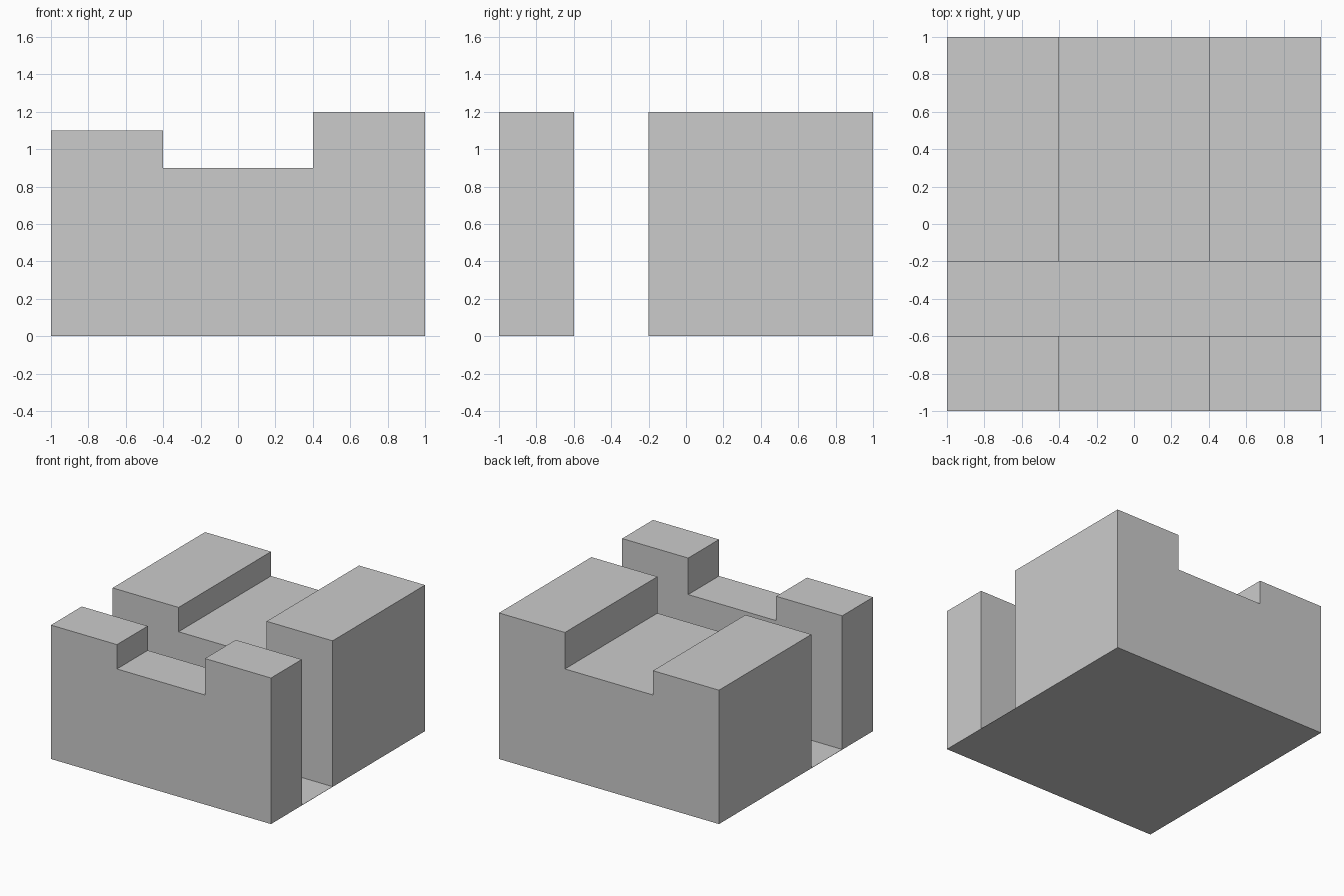
import bpy, bmesh

if "Cube" in bpy.data.objects:
    bpy.data.objects.remove(bpy.data.objects["Cube"])

FLOOR = 0.002  # the cross slot leaves only a paper-thin floor


def prism(name, profile, y0, y1):
    """Extrude an (x, z) profile from y0 to y1 into a closed solid."""
    bm = bmesh.new()
    face = bm.faces.new([bm.verts.new((x, y0, z)) for x, z in profile])
    ext = bmesh.ops.extrude_face_region(bm, geom=[face])
    verts = [g for g in ext["geom"] if isinstance(g, bmesh.types.BMVert)]
    bmesh.ops.translate(bm, verts=verts, vec=(0, y1 - y0, 0))
    bmesh.ops.recalc_face_normals(bm, faces=bm.faces)
    mesh = bpy.data.meshes.new(name)
    bm.to_mesh(mesh)
    bm.free()
    obj = bpy.data.objects.new(name, mesh)
    bpy.context.collection.objects.link(obj)
    return obj


# Block with the wide channel along y, left shoulder lower than the right
block = prism("slotted_block", [(-1, 0), (1, 0), (1, 1.2), (0.4, 1.2), (0.4, 0.9),
                                (-0.4, 0.9), (-0.4, 1.1), (-1, 1.1)], -1, 1)

# Deep slot across x
cutter = prism("slot_cutter", [(-1.2, FLOOR), (1.2, FLOOR), (1.2, 1.5), (-1.2, 1.5)], -0.6, -0.2)
cutter.hide_render = True
cutter.hide_set(True)
cut = block.modifiers.new("cross_slot", 'BOOLEAN')
cut.operation = 'DIFFERENCE'
cut.solver = 'EXACT'
cut.object = cutter
